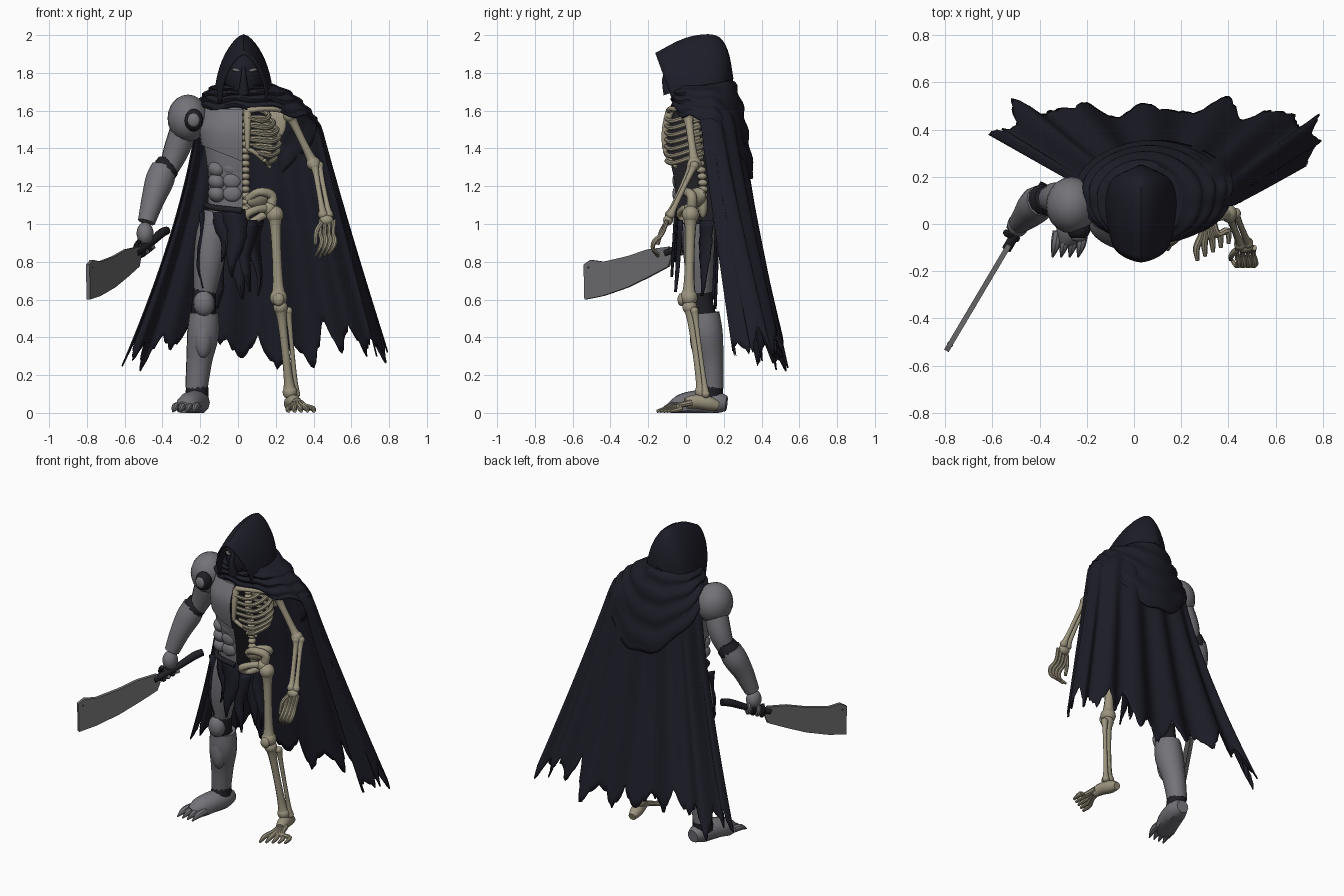
import bpy, bmesh, math, random
from mathutils import Vector, Matrix, Euler

random.seed(4)
cube = bpy.data.objects.get("Cube")
if cube:
    bpy.data.objects.remove(cube)


def material(name, rgb):
    m = bpy.data.materials.new(name)
    m.use_nodes = True
    m.diffuse_color = (*rgb, 1)
    m.node_tree.nodes["Principled BSDF"].inputs["Base Color"].default_value = (*rgb, 1)
    return m


CLOTH = material("midnight cloth", (.012, .012, .021))
STEEL = material("grey armour", (.17, .17, .19))
BLADE = material("blade steel", (.15, .15, .155))
BONE = material("old bone", (.33, .295, .21))
DARK = material("black joints", (.014, .014, .019))
made = []


def finish(name, bm, mat):
    bmesh.ops.recalc_face_normals(bm, faces=bm.faces)
    mesh = bpy.data.meshes.new(name)
    bm.to_mesh(mesh)
    bm.free()
    mesh.materials.append(mat)
    ob = bpy.data.objects.new(name, mesh)
    bpy.context.scene.collection.objects.link(ob)
    made.append(ob)
    return ob


def grid(name, rows, mat, wrap=False, caps=False, thick=0):
    bm = bmesh.new()
    vs = [[bm.verts.new(p) for p in row] for row in rows]
    n = len(vs[0])
    for a, b in zip(vs, vs[1:]):
        for i in range(n if wrap else n - 1):
            j = (i + 1) % n
            bm.faces.new((a[i], a[j], b[j], b[i]))
    if caps:
        bm.faces.new(vs[0])
        bm.faces.new(vs[-1])
    ob = finish(name, bm, mat)
    if thick:
        mod = ob.modifiers.new("cloth thickness", "SOLIDIFY")
        mod.thickness = thick
        mod.offset = 0
    return ob


def spline(pts, u):
    n = len(pts) - 1
    s = min(max(u, 0) * n, n - 1e-6)
    i, f = int(s), s - int(s)
    a, b, c, d = (Vector(pts[max(0, min(n, i + k))]) for k in (-1, 0, 1, 2))
    return .5 * (2*b + (c - a)*f + (2*a - 5*b + 4*c - d)*f*f + (3*b - a - 3*c + d)*f**3)


def spline5(rings, u):
    return (*spline([r[:3] for r in rings], u), *spline([r[3:] for r in rings], u))


def tube(name, pts, mat, sides=12, steps=4):
    """Round tube through points (x, y, z, radius), kept above the ground."""
    n = (len(pts) - 1) * steps
    path = [spline(pts, i / n) for i in range(n + 1)]
    rows, q, last = [], None, None
    for i, p in enumerate(path):
        t = (path[min(i + 1, n)] - path[max(i - 1, 0)]).to_3d().normalized()
        q = t.to_track_quat("Z", "Y") if q is None else last.rotation_difference(t) @ q
        last = t
        ring = []
        for k in range(sides):
            a = math.tau * k / sides
            v = p.to_3d() + q @ Vector((math.cos(a), math.sin(a), 0)) * max(p[3], .002)
            v.z = max(v.z, 0)
            ring.append(v)
        rows.append(ring)
    return grid(name, rows, mat, True, True)


def ball(name, loc, size, mat, rot=(0, 0, 0)):
    bm = bmesh.new()
    m = Matrix.LocRotScale(Vector(loc), Euler(rot), Vector(size))
    bmesh.ops.create_uvsphere(bm, u_segments=20, v_segments=12, radius=1, matrix=m)
    return finish(name, bm, mat)


def loft(name, rings, mat, sides=32):
    """Stacked ellipses (x, y, z, half width, half depth)."""
    n = (len(rings) - 1) * 4
    rows = []
    for i in range(n + 1):
        x, y, z, rx, ry = spline5(rings, i / n)
        rows.append([(x + rx * math.cos(math.tau * k / sides),
                      y + ry * math.sin(math.tau * k / sides), z) for k in range(sides)])
    return grid(name, rows, mat, True, True)


def cut(ob, point, normal):
    """Slice away the side the normal points to and close the hole."""
    bm = bmesh.new()
    bm.from_mesh(ob.data)
    res = bmesh.ops.bisect_plane(bm, geom=bm.verts[:] + bm.edges[:] + bm.faces[:],
                                 plane_co=point, plane_no=normal, clear_outer=True)
    edges = [e for e in res["geom_cut"] if isinstance(e, bmesh.types.BMEdge)]
    bmesh.ops.holes_fill(bm, edges=edges)
    bmesh.ops.recalc_face_normals(bm, faces=bm.faces)
    bm.to_mesh(ob.data)
    bm.free()


def bone(name, a, b, r):
    a, b = Vector(a), Vector(b)
    pts = [(*a.lerp(b, t), r * k) for t, k in ((0, 1.5), (.15, 1), (.5, .85), (.85, 1), (1, 1.5))]
    tube(name, pts, BONE, 10)
    for end in (a, b):
        ball(name + "_end", end, [r * 1.55] * 3, BONE)


# Hood: arches from the front rim to the back
arches = [(-.16, 1.9, -.065, 1.64, .12), (0, 1.98, .02, 1.63, .145), (.15, 1.995, .1, 1.63, .15),
          (.215, 1.92, .18, 1.66, .12), (.245, 1.77, .22, 1.69, .03)]
rows = []
for i in range(17):
    yt, zt, yb, zb, w = spline5(arches, i / 16)
    row = []
    for k in range(25):
        u = k / 12 - 1
        f = abs(u) ** 1.5
        row.append((.03 + w * math.sin(u * math.pi / 2), yt + (yb - yt) * f, zt + (zb - zt) * f))
    rows.append(row)
grid("hood", rows, CLOTH, thick=.012)
ball("mask", (.03, .02, 1.79), (.105, .12, .16), CLOTH)
for s in (-1, 1):
    ball("eye", (.035 + s * .045, -.085, 1.815), (.024, .012, .009), BLADE, (0, s * -.2, s * .3))
tube("mask_nose", [(.03, -.09, 1.83, .01), (.03, -.11, 1.77, .016), (.03, -.09, 1.69, .03)], CLOTH)

# Mantle: draped ring, short in front and hanging in a point at the back
rows = []
for i in range(25):
    t = i / 24
    row = []
    for k in range(64):
        a = math.tau * k / 64
        c, s = math.cos(a), math.sin(a)
        back = max(0, s)
        low = 1.61 - .05 * max(0, c) - .37 * back ** 1.5 + .012 * math.sin(a * 9)
        high = 1.73 + .03 * back
        g = t ** .6
        fold = .009 * math.sin(t * 24 + 2 * c) * (1 - t * .4)
        wide = c * (1 + .35 * g * back * (1 - back))
        x = .03 + .06 * g + (.13 + .185 * g + fold) * wide
        y = .08 + .04 * g + (.15 + (.085 if s > 0 else .04) * g + fold) * s
        row.append((x, y, high - (high - low) * t ** 1.2))
    rows.append(row)
grid("mantle", rows, CLOTH, wrap=True, thick=.012)

# Cape: rounded shoulders, flaring folds and a torn hem
top = [(-.21, .15), (-.13, .25), (.08, .28), (.3, .25), (.4, .14), (.39, .06)]
hem = [(-.6, .37), (-.43, .51), (.05, .49), (.53, .5), (.8, .42), (.74, .27)]
teeth = [random.uniform(.21, .34) if i % 2 == 0 else random.uniform(.36, .5) for i in range(27)]
COLS, ROWS = 156, 28
edge = []
for k in range(COLS + 1):
    s = k / COLS * 26
    i = min(int(s), 25)
    edge.append(teeth[i] + (teeth[i + 1] - teeth[i]) * (s - i) + random.uniform(-.018, .018))
rows = []
for r in range(ROWS + 1):
    row = []
    for k, low in enumerate(edge):
        u = k / COLS
        z = 1.66 - (1.66 - low) * r / ROWS
        t = (1.66 - z) / 1.38
        p = spline(top, u).lerp(spline(hem, u), t ** (1.5 - .5 * u))
        p = p.lerp(Vector((.08, .12)), .35 * max(0, 1 - t / .12) ** 2)
        wave = .028 * t ** .7 * math.sin(u * math.tau * 8)
        row.append((p.x + wave * .4 * (u - .5), p.y + wave, z))
    rows.append(row)
grid("cape", rows, CLOTH, thick=.008)

# Armoured half of the torso
torso = loft("torso", [(.02, .05, 1.0, .16, .09), (.02, .05, 1.1, .18, .1), (.02, .04, 1.22, .175, .1),
                       (.02, .03, 1.35, .19, .115), (.02, .03, 1.5, .21, .125), (.02, .05, 1.62, .19, .1),
                       (.03, .07, 1.7, .08, .07)], STEEL)
chest = loft("chest_plate", [(.02, .03, 1.3, .19, .12), (.02, .025, 1.42, .215, .14),
                             (.02, .03, 1.52, .22, .145), (.02, .04, 1.61, .17, .11)], STEEL)
cut(chest, (0, 0, 1.34), (-.4, 0, -1))
for part in (torso, chest):
    cut(part, (.025, 0, 0), (1, 0, 0))
    part.data.materials.append(DARK)
    for f in part.data.polygons:
        f.material_index = int(f.normal.x > .95 and f.center.x > .02)
for i in range(3):
    ball("abdomen_plate", (-.03, -.05, 1.3 - i * .07), (.05, .022, .042), STEEL)
    ball("side_plate", (-.11, -.01, 1.29 - i * .065), (.05, .055, .045), STEEL, (0, .5, 0))
tube("belt", [(-.17, .03, 1.1, .014), (-.12, -.04, 1.085, .016), (.02, -.055, 1.07, .016)], DARK)

# Armoured arm
ball("shoulder_joint", (-.235, -.02, 1.55), (.05, .05, .06), DARK)
ball("shoulder_disc", (-.235, -.06, 1.55), (.032, .015, .036), STEEL)
pauldron = ball("pauldron", (-.265, .08, 1.56), (.108, .12, .125), STEEL)
cut(pauldron, (0, 0, 1.49), (.25, 0, -1))
tube("upper_arm", [(-.27, .08, 1.58, .065), (-.295, .1, 1.48, .072), (-.33, .11, 1.38, .068),
                   (-.37, .1, 1.28, .05)], STEEL)
tube("elbow_guard", [(-.37, .11, 1.34, .052), (-.385, .1, 1.29, .07), (-.4, .09, 1.25, .06)], DARK)
tube("forearm", [(-.39, .1, 1.3, .068), (-.415, .08, 1.23, .076), (-.45, .04, 1.13, .062),
                 (-.485, .005, 1.01, .046)], STEEL)
ball("gauntlet", (-.492, -.005, .95), (.045, .05, .06), STEEL)

# Cleaver, laid out along its own slanted direction
along = Vector((-.51, -.86, 0))
side = Vector((.86, -.51, 0))
grip = Vector((-.53, -.09, 0))
at = lambda s, z, off=0: grip + along * s + side * off + Vector((0, 0, z))
outline = [(0, .88), (.13, .865), (.25, .83), (.4, .8), (.48, .81), (.52, .785), (.515, .6), (.4, .62),
           (.25, .665), (.12, .72), (0, .775), (-.02, .83)]
grid("cleaver_blade", [[at(s, z, o) for s, z in outline] for o in (-.011, .011)], BLADE, True, True)
ball("blade_hole", at(.49, .77), (.013, .013, .011), DARK)
tube("cleaver_handle", [(*at(.02, .845), .02), (*at(-.12, .895), .02), (*at(-.24, .95), .024),
                        (*at(-.3, .965), .022)], DARK)
for i in range(4):
    s, z = -.04 - i * .03, .865 + i * .012
    tube("gauntlet_finger", [(*at(s, z + .045, -.015), .014), (*at(s, z + .01, -.036), .015),
                             (*at(s, z - .03, -.012), .015), (*at(s, z - .02, .022), .012)],
         STEEL if i % 2 else DARK, 8)

# Armoured leg
tube("thigh", [(-.11, .07, 1.06, .07), (-.135, .07, .95, .085), (-.155, .07, .8, .08), (-.175, .08, .64, .06)], STEEL)
tube("knee_joint", [(-.175, .08, .66, .06), (-.18, .08, .58, .064), (-.185, .1, .49, .066)], DARK)
ball("knee_plate", (-.18, .04, .58), (.055, .05, .07), STEEL)
tube("shin", [(-.18, .1, .53, .078), (-.185, .11, .42, .086), (-.205, .13, .28, .07), (-.22, .14, .13, .06)], STEEL)
ball("shin_plate", (-.185, .065, .41), (.05, .045, .12), STEEL)
tube("ankle", [(-.215, .14, .14, .058), (-.22, .13, .07, .064)], DARK)
tube("boot", [(-.2, .215, .05, .04), (-.21, .15, .055, .063), (-.24, .05, .05, .068),
              (-.27, -.03, .035, .062), (-.29, -.08, .025, .035)], STEEL)
for i in range(4):
    x = -.225 - i * .036
    tube("boot_claw", [(x + .01, -.03, .035, .022), (x, -.09, .03, .02), (x - .012, -.14, .005, .004)], STEEL, 8)

# Torn hip cloth: tapering strips (x, y, top, tip, width, turn)
rags = [(-.02, -.06, 1.08, .72, .06, 0), (.05, -.04, 1.02, .64, .045, .3), (-.08, -.045, 1.06, .8, .04, -.2),
        (-.19, .03, 1.06, .66, .05, 1.1), (-.2, .12, 1.05, .6, .07, 1.6), (-.12, .17, 1.08, .55, .08, 0),
        (.02, .16, 1.1, .6, .08, 0), (.1, .1, 1.02, .62, .05, .8)]
for x, y, z, tip, w, turn in rags:
    rows = []
    for i in range(11):
        t = i / 10
        h = w * (1 - t ** 2) * random.uniform(.8, 1.1) + .002
        sway = .015 * math.sin(t * 6 + x * 30)
        rows.append([(x + sway + e * h * math.cos(turn), y - .02 * t + e * h * math.sin(turn) + .01 * abs(e),
                      z + (tip - z) * t) for e in (-1, 0, 1)])
    grid("hip_rag", rows, CLOTH, thick=.006)

# Spine, ribs and breastbone
for i in range(18):
    ball("vertebra", (.04, .07 - .02 * math.sin(i / 3), 1.66 - i * .034), (.024, .026, .018), BONE)
tube("breastbone", [(.05, -.085, 1.6, .022), (.05, -.11, 1.5, .018), (.05, -.115, 1.4, .012)], BONE)
for i in range(7):
    z = 1.605 - i * .037
    w = .09 + .09 * math.sin((i + 1.2) / 7 * 2.2)
    front = .05 + max(0, i - 3) * .03
    tube("rib", [(.04, .09, z, .01), (.04 + w * .65, .1, z - .005, .012), (.04 + w, .03, z - .03, .014),
                 (.04 + w * .75, -.07, z - .06, .013), (front, -.108, z - .045, .011)], BONE, 8, 6)
tube("rib_margin", [(.05, -.11, 1.4, .012), (.1, -.105, 1.37, .012), (.17, -.05, 1.3, .01)], BONE)
tube("collarbone", [(.05, -.09, 1.6, .017), (.14, -.08, 1.61, .013), (.27, -.01, 1.605, .02)], BONE)
ball("shoulder_blade", (.19, .11, 1.52), (.065, .015, .085), BONE, (0, .3, -.2))

# Bone arm and hand
bone("upper_arm_bone", (.275, .01, 1.575), (.4, .045, 1.32), .024)
bone("forearm_bone", (.405, .03, 1.31), (.45, -.085, 1.05), .017)
bone("outer_forearm_bone", (.43, .045, 1.31), (.482, -.08, 1.05), .015)
ball("wrist_bones", (.468, -.095, 1.02), (.038, .026, .028), BONE)
for i in range(4):
    x = .44 + i * .023
    tube("finger", [(x, -.1, 1.02, .012), (x - .004, -.125, .95, .011), (x + .005, -.165, .91, .014),
                    (x - .008, -.175, .87, .011), (x - .03, -.145, .825 + .008 * abs(i - 1), .007)], BONE, 8)
tube("thumb", [(.445, -.1, 1.01, .013), (.415, -.13, .96, .013), (.41, -.15, .89, .009)], BONE, 8)

# Pelvis
ball("hip_wing", (.12, .055, 1.14), (.085, .035, .05), BONE, (.3, -.3, .5))
ball("sacrum", (.05, .09, 1.1), (.03, .025, .07), BONE)
tube("hip_ridge", [(.05, .03, 1.13, .02), (.11, .0, 1.17, .022), (.18, .03, 1.15, .026),
                   (.17, .03, 1.08, .028)], BONE)
tube("pubic_bone", [(.17, .03, 1.08, .024), (.11, -.01, 1.08, .02), (.045, -.03, 1.05, .022),
                    (.06, .01, 1.01, .017), (.14, .04, 1.05, .022)], BONE)

# Bone leg and foot
bone("thigh_bone", (.195, .025, 1.05), (.215, .015, .61), .03)
ball("thigh_bone_head", (.165, .025, 1.08), (.036, .036, .036), BONE)
ball("kneecap", (.215, -.025, .6), (.03, .02, .034), BONE)
bone("shin_bone", (.225, .02, .56), (.275, .085, .11), .025)
bone("outer_shin_bone", (.267, .045, .54), (.308, .105, .1), .014)
tube("heel_bone", [(.275, .17, .035, .024), (.28, .12, .05, .038), (.295, .05, .06, .037),
                   (.31, 0, .05, .03)], BONE)
for i in range(5):
    x = .265 + i * .033
    reach = -.155 + .018 * i
    tube("toe", [(.29 + i * .01, .03, .055, .016), ((.29 + x) / 2 + .01, -.04, .038, .014),
                 (x, reach + .055, .022, .015), (x + .004, reach, .008, .008)], BONE, 8)

# Smooth shading with sharp edges kept
bpy.ops.object.select_all(action="DESELECT")
for ob in made:
    ob.select_set(True)
bpy.context.view_layer.objects.active = made[0]
bpy.ops.object.shade_smooth_by_angle(angle=math.radians(40))
